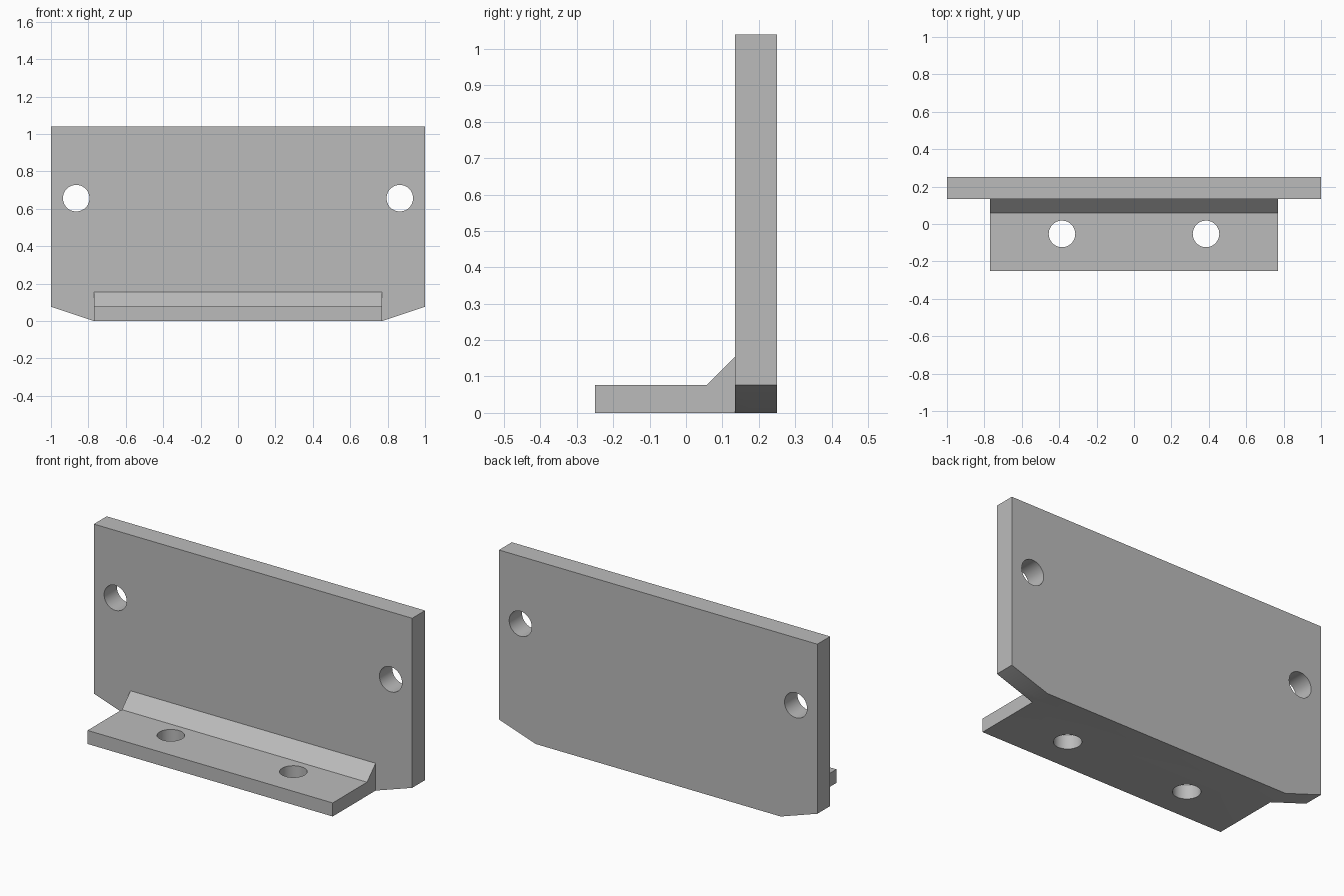
import bpy
import bmesh
from math import radians
from mathutils import Vector

cube = bpy.data.objects.get("Cube")
if cube:
    bpy.data.objects.remove(cube, do_unlink=True)

grey = bpy.data.materials.new("plain grey")
grey.use_nodes = True
colour = (0.5, 0.5, 0.5, 1)
grey.diffuse_color = colour
grey.node_tree.nodes["Principled BSDF"].inputs["Base Color"].default_value = colour

HALF_DEPTH, PLATE_FRONT = 0.25, 0.135
FOOT_HALF, FOOT_TOP, HEIGHT = 0.77, 0.077, 1.04
HOLE_RADIUS = 0.071


def prism(name, points, sweep):
    """Extrude a closed outline along the sweep vector."""
    bm = bmesh.new()
    face = bm.faces.new([bm.verts.new(p) for p in points])
    result = bmesh.ops.extrude_face_region(bm, geom=[face])
    moved = [g for g in result["geom"] if isinstance(g, bmesh.types.BMVert)]
    bmesh.ops.translate(bm, verts=moved, vec=Vector(sweep))
    bmesh.ops.recalc_face_normals(bm, faces=bm.faces)
    mesh = bpy.data.meshes.new(name)
    bm.to_mesh(mesh)
    bm.free()
    mesh.materials.append(grey)
    obj = bpy.data.objects.new(name, mesh)
    bpy.context.collection.objects.link(obj)
    return obj


def combine(target, tool, operation):
    """Apply a boolean and discard the tool."""
    mod = target.modifiers.new(operation.lower(), "BOOLEAN")
    mod.operation, mod.solver, mod.object = operation, "EXACT", tool
    bpy.context.view_layer.objects.active = target
    bpy.ops.object.modifier_apply(modifier=mod.name)
    bpy.data.objects.remove(tool, do_unlink=True)


def drill(target, location, rotation):
    bpy.ops.mesh.primitive_cylinder_add(vertices=48, radius=HOLE_RADIUS, depth=0.4,
                                        location=location, rotation=rotation)
    cutter = bpy.context.object
    cutter.name = "hole_cutter"
    cutter.hide_render = True
    cutter.data.materials.append(grey)
    combine(target, cutter, "DIFFERENCE")


# Upright plate with clipped lower corners
outline = [(-FOOT_HALF, 0), (FOOT_HALF, 0), (1, FOOT_TOP),
           (1, HEIGHT), (-1, HEIGHT), (-1, FOOT_TOP)]
bracket = prism("bracket", [(x, PLATE_FRONT, z) for x, z in outline],
                (0, HALF_DEPTH - PLATE_FRONT, 0))

# Foot with a sloped reinforcement, running into the plate
inside = PLATE_FRONT + 0.05
profile = [(-HALF_DEPTH, 0), (inside, 0), (inside, 0.155), (PLATE_FRONT, 0.155),
           (PLATE_FRONT - 0.077, FOOT_TOP), (-HALF_DEPTH, FOOT_TOP)]
foot = prism("foot", [(-FOOT_HALF, y, z) for y, z in profile], (2 * FOOT_HALF, 0, 0))
combine(bracket, foot, "UNION")

# Mounting holes through the plate and the foot
for side in (-1, 1):
    drill(bracket, (side * 0.865, 0.19, 0.657), (radians(90), 0, 0))
    drill(bracket, (side * 0.385, -0.053, 0.04), (0, 0, 0))

bpy.ops.object.select_all(action="DESELECT")
bracket.select_set(True)
bpy.context.view_layer.objects.active = bracket
bpy.ops.object.shade_smooth_by_angle(angle=radians(30))
